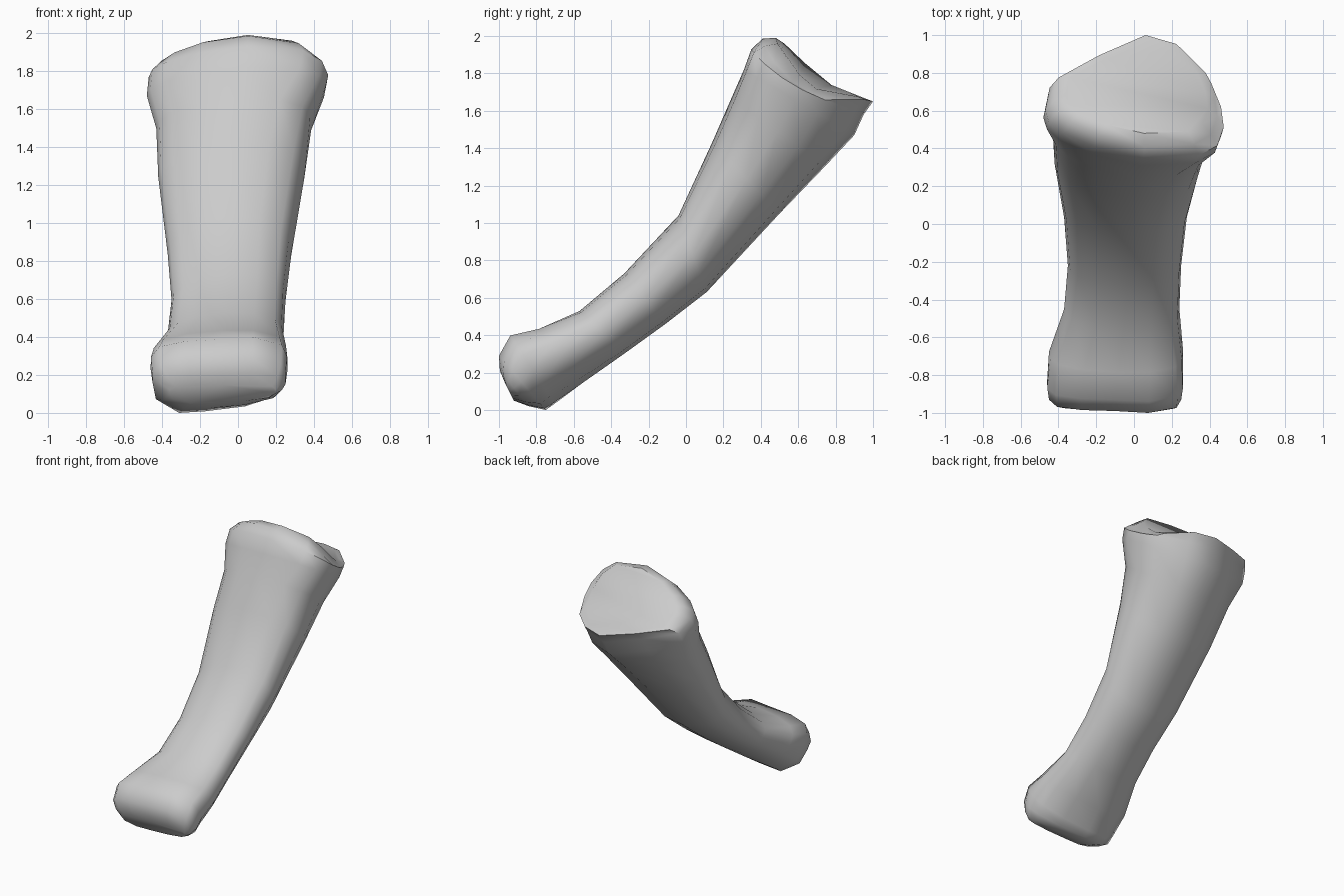
import bpy, bmesh
from math import radians

# Cross-section outlines (u: left -1 to right 1, v: front 0 to back 1)
LOWER = [(-1, .45), (-.95, .75), (-.6, 1), (-.2, .97), (.4, .88), (.85, .7), (1, .48),
         (1, .28), (.93, .11), (.5, 0), (0, .04), (-.5, .06), (-.88, .13), (-1, .28)]
SHAFT = [(-1, .5), (-.93, .7), (-.6, .9), (0, 1), (.5, .95), (.87, .74), (1, .52),
         (.96, .3), (.84, .15), (.5, .04), (.05, 0), (-.45, .09), (-.8, .23), (-.96, .37)]
HEAD = [(-1, .42), (-.95, .62), (-.45, .82), (.12, 1), (.5, .92), (.86, .66), (.97, .45),
        (1, .27), (.93, .11), (.72, .02), (.1, 0), (-.45, .1), (-.8, .22), (-.96, .32)]

# Stations: front point (y, z), back point (y, z), left x, right x,
# outline position (0 lower end, 1 shaft, 2 head), drop of right side, sag of middle
STATIONS = [
    (-0.97, 0.15, -0.92, 0.05, -0.36, 0.20, 0.0, 0, 0),
    (-0.995, 0.21, -0.84, 0.02, -0.41, 0.23, 0.0, 0, 0),
    (-1.00, 0.29, -0.75, 0.00, -0.45, 0.25, 0.0, 0, 0),
    (-0.94, 0.40, -0.70, 0.03, -0.46, 0.26, 0.1, 0, 0),
    (-0.79, 0.44, -0.55, 0.14, -0.45, 0.26, 0.5, 0, 0),
    (-0.57, 0.53, -0.33, 0.30, -0.37, 0.24, 0.9, 0, 0),
    (-0.33, 0.73, -0.11, 0.46, -0.35, 0.25, 1.0, 0, 0),
    (-0.04, 1.04, 0.11, 0.63, -0.37, 0.28, 1.0, 0, 0),
    (0.14, 1.43, 0.50, 1.05, -0.42, 0.35, 1.1, 0, 0),
    (0.24, 1.66, 0.75, 1.31, -0.43, 0.39, 1.4, 0, 0),
    (0.31, 1.82, 0.90, 1.47, -0.48, 0.465, 1.9, 0, 0),
    (0.35, 1.93, 0.95, 1.58, -0.47, 0.475, 2.0, 0.05, 0.02),
    (0.41, 1.985, 1.00, 1.65, -0.42, 0.44, 2.0, 0.12, 0.05),
    (0.48, 1.99, 0.96, 1.665, -0.36, 0.39, 2.0, 0.09, 0.06),
]


def ring(bm, fy, fz, by, bz, xl, xr, k, drop, sag):
    a, b, w = (LOWER, SHAFT, k) if k <= 1 else (SHAFT, HEAD, k - 1)
    verts = []
    for p, q in zip(a, b):
        u = p[0] + (q[0] - p[0]) * w
        v = p[1] + (q[1] - p[1]) * w
        x = (xl + xr) / 2 + (xr - xl) / 2 * u
        z = fz + (bz - fz) * v - drop * max(0, u) ** 4
        z -= sag * max(0, 1 - abs(v - 0.55) / 0.45)
        verts.append(bm.verts.new((x, fy + (by - fy) * v, z)))
    return verts


# Bone with both heads, lofted through the stations
bm = bmesh.new()
rings = [ring(bm, *s) for s in STATIONS]
n = len(SHAFT)
for a, b in zip(rings, rings[1:]):
    for i in range(n):
        j = (i + 1) % n
        bm.faces.new((a[i], a[j], b[j], b[i]))
bm.faces.new(rings[0][::-1])
# Upper joint face, folded across the middle
top = rings[-1]
bm.faces.new(top[1:7])
bm.faces.new(top[6:] + top[:2])
bmesh.ops.recalc_face_normals(bm, faces=bm.faces)
mesh = bpy.data.meshes.new("bone")
bm.to_mesh(mesh)
bm.free()
bone = bpy.data.objects.new("bone", mesh)
bpy.context.collection.objects.link(bone)
bpy.context.view_layer.objects.active = bone
bone.select_set(True)
bpy.ops.object.shade_smooth_by_angle(angle=radians(50))
